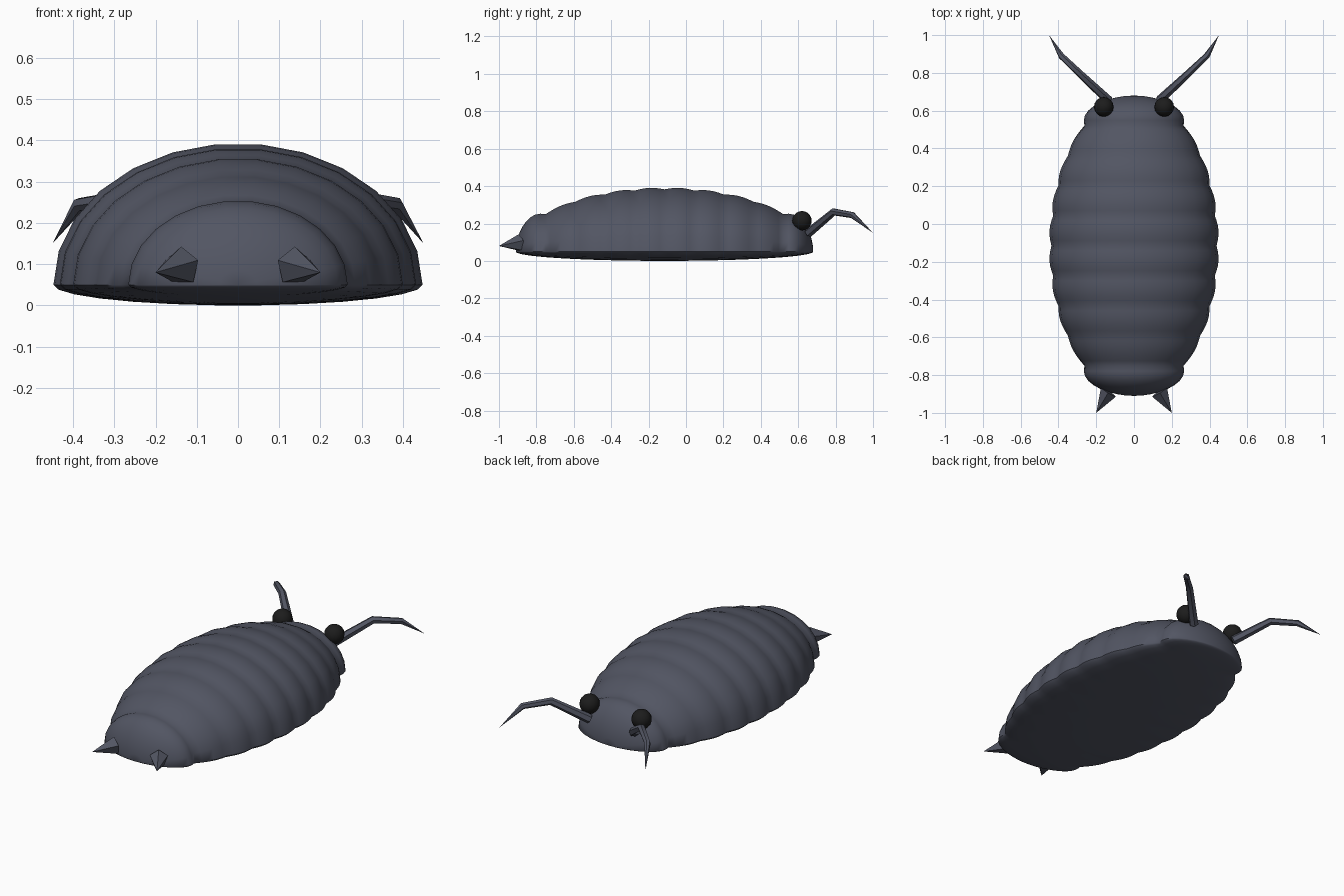
import bpy, bmesh
from math import sin, cos, pi, sqrt, radians
from mathutils import Vector

if "Cube" in bpy.data.objects:
    bpy.data.objects.remove(bpy.data.objects["Cube"])


def material(name, rgb, roughness):
    m = bpy.data.materials.new(name)
    m.use_nodes = True
    m.diffuse_color = (*rgb, 1)
    node = m.node_tree.nodes["Principled BSDF"]
    node.inputs["Base Color"].default_value = (*rgb, 1)
    node.inputs["Roughness"].default_value = roughness
    return m


SHELL = material("slate shell", (0.085, 0.092, 0.125), 0.7)
BLACK = material("eye black", (0.012, 0.012, 0.012), 0.5)


def finish(name, bm, mat, angle):
    bmesh.ops.recalc_face_normals(bm, faces=bm.faces[:])
    mesh = bpy.data.meshes.new(name)
    bm.to_mesh(mesh)
    bm.free()
    mesh.materials.append(mat)
    ob = bpy.data.objects.new(name, mesh)
    bpy.context.collection.objects.link(ob)
    bpy.ops.object.select_all(action='DESELECT')
    ob.select_set(True)
    bpy.context.view_layer.objects.active = ob
    bpy.ops.object.shade_smooth_by_angle(angle=radians(angle))
    return ob


def bridge(bm, a, b):
    n = len(a)
    for i in range(n):
        bm.faces.new((a[i], a[(i + 1) % n], b[(i + 1) % n], b[i]))


def cap(bm, ring, point):
    tip = bm.verts.new(point)
    for i in range(len(ring)):
        bm.faces.new((ring[i], ring[(i + 1) % len(ring)], tip))


# Segmented body: ten bulging bands inside an oval outline
MID, HALF, WIDTH, RIM, BULGE = -0.115, 0.795, 0.437, 0.05, 0.015
BAND = HALF / 5
ARC, STEPS = 13, 6


def half_width(d):
    """Half width at distance d (in bands) from the middle."""
    k = min(int(d + 1e-6), 4)
    t = d - k
    inner = WIDTH * sqrt(1 - (k / 5) ** 2)
    if k == 4:
        base = inner * sqrt(max(0, 1 - t * t))
    else:
        base = inner + (WIDTH * sqrt(1 - ((k + 1) / 5) ** 2) - inner) * t
    return base + BULGE * sin(pi * t)


def body_ring(bm, d):
    w = half_width(abs(d))
    y = MID + d * BAND
    ring = []
    for i in range(ARC + 1):
        a = pi * i / ARC
        ring.append(bm.verts.new((w * cos(a), y, RIM + 0.767 * w * sin(a))))
    depth = RIM * sqrt(1 - (d / 5) ** 2)
    for i in range(1, ARC):
        a = pi * i / ARC
        ring.append(bm.verts.new((-w * cos(a), y, RIM - depth * sin(a))))
    return ring


side = [i / STEPS for i in range(4 * STEPS)]
side += [4 + sin(pi / 2 * i / 9) for i in range(9)]
stations = [-d for d in reversed(side[1:])] + side
bm = bmesh.new()
rings = [body_ring(bm, d) for d in stations]
for a, b in zip(rings, rings[1:]):
    bridge(bm, a, b)
cap(bm, rings[0], (0, MID - HALF, RIM))
cap(bm, rings[-1], (0, MID + HALF, RIM))
finish("segmented_body", bm, SHELL, 50)


def tapered_limb(name, path, radii, sides, angle):
    """Tube along a path that ends in a sharp point."""
    bm = bmesh.new()
    pts = [Vector(p) for p in path]
    rings = []
    for i, r in enumerate(radii):
        direction = (pts[i + 1] - pts[max(i - 1, 0)]).normalized()
        u = direction.cross(Vector((0, 0, 1))).normalized()
        v = u.cross(direction)
        rings.append([bm.verts.new(pts[i] + r * (u * cos(a) + v * sin(a)))
                      for a in (2 * pi * (j + 0.25) / sides for j in range(sides))])
    bm.faces.new(rings[0])
    for a, b in zip(rings, rings[1:]):
        bridge(bm, a, b)
    cap(bm, rings[-1], pts[-1])
    finish(name, bm, SHELL, angle)


for label, s in (("left", 1), ("right", -1)):
    # Round eyes
    bm = bmesh.new()
    bmesh.ops.create_uvsphere(bm, u_segments=16, v_segments=10, radius=0.052)
    bmesh.ops.translate(bm, verts=bm.verts[:], vec=(s * 0.16, 0.62, 0.215))
    finish(label + "_eye", bm, BLACK, 40)

    # Bent antennae
    tapered_limb(label + "_antenna",
                 [(s * 0.135, 0.655, 0.15), (s * 0.28, 0.79, 0.262),
                  (s * 0.385, 0.89, 0.245), (s * 0.45, 1.0, 0.15)],
                 [0.025, 0.02, 0.017], 6, 40)

    # Pointed tail spikes
    tapered_limb(label + "_tail_spike",
                 [(s * 0.135, -0.89, 0.095), (s * 0.2, -1.0, 0.08)],
                 [0.048], 5, 20)
